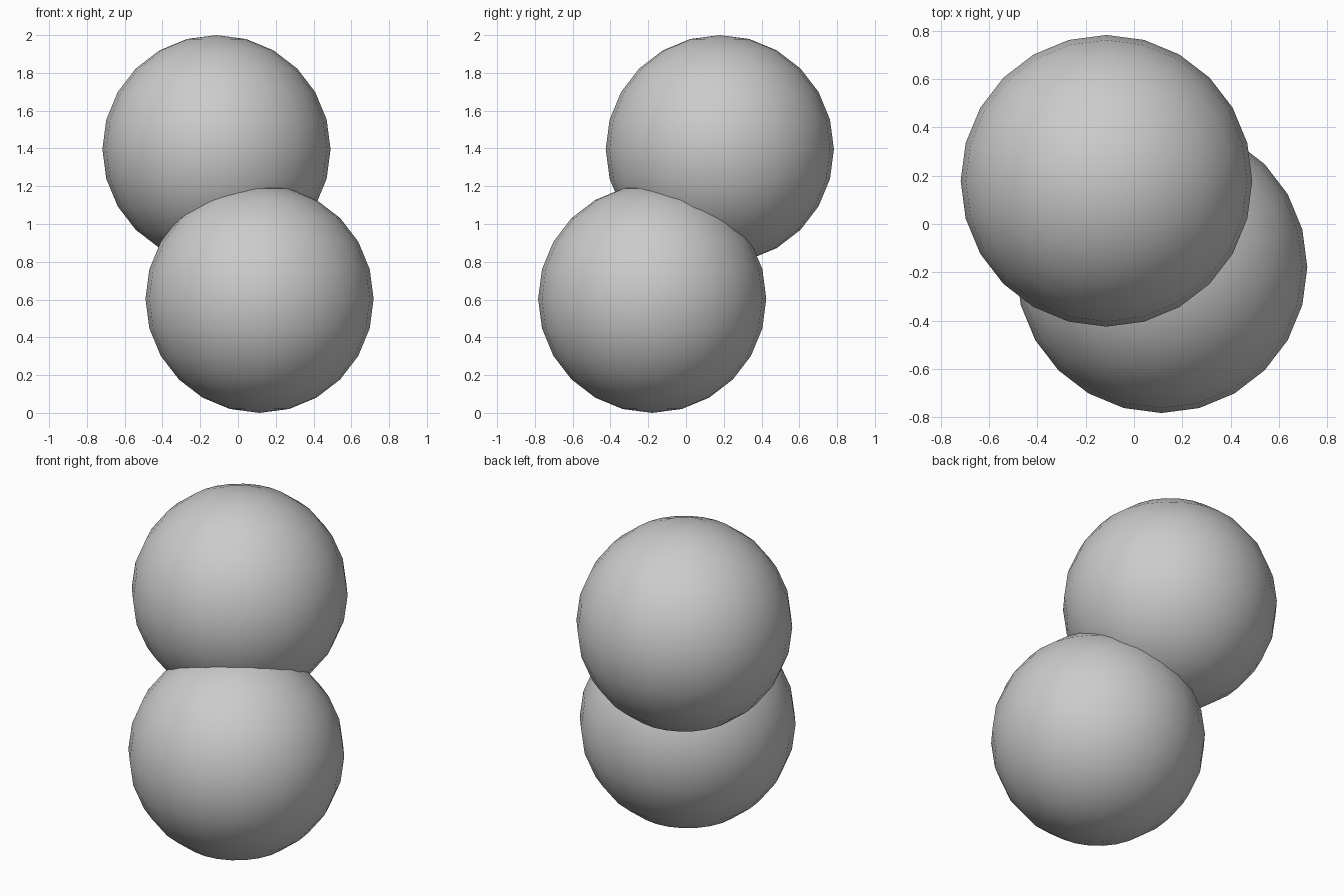
import bpy

if "Cube" in bpy.data.objects:
    bpy.data.objects.remove(bpy.data.objects["Cube"])

R = 0.604


def ball(name, location):
    bpy.ops.mesh.primitive_uv_sphere_add(segments=24, ring_count=12, radius=R, location=location)
    obj = bpy.context.object
    obj.name = name
    bpy.ops.object.shade_smooth()
    return obj


# Two equal overlapping balls, mirrored through the model's centre
ball("lower_ball", (0.114, -0.179, R))
ball("upper_ball", (-0.114, 0.179, 2 - R))
